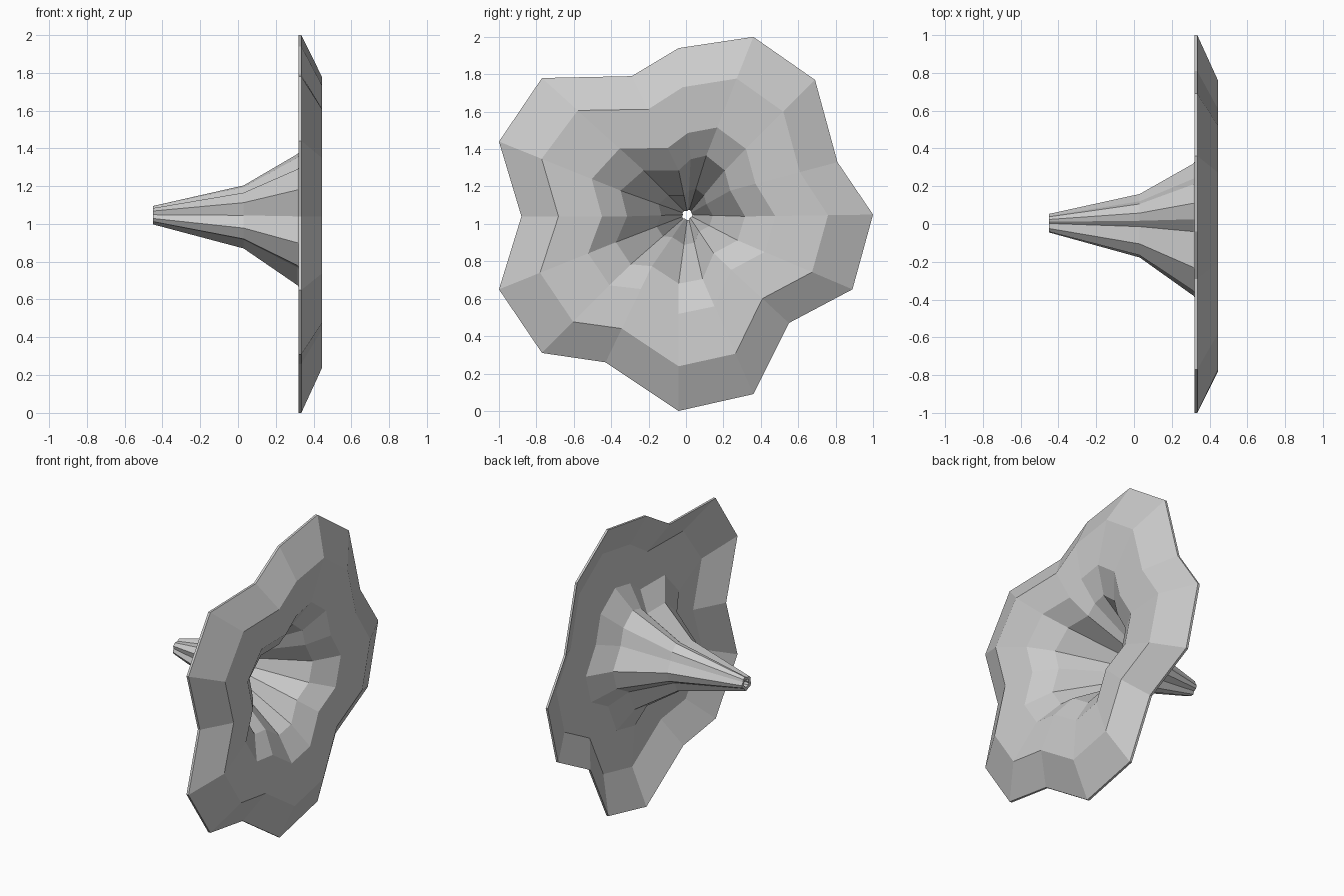
import bpy, bmesh

if "Cube" in bpy.data.objects:
    bpy.data.objects.remove(bpy.data.objects["Cube"])

# (y, z) outlines, 16 points each: ruffled petal rim and the throat opening
RIM = [(1.0, 1.05), (.81, 1.33), (.69, 1.77), (.36, 2.0), (-.04, 1.94), (-.29, 1.79),
       (-.77, 1.78), (-1.0, 1.44), (-.88, 1.04), (-1.0, .65), (-.77, .31), (-.43, .26),
       (-.04, 0), (.36, .09), (.55, .47), (.89, .65)]
THROAT = [(.32, 1.04), (.24, 1.18), (.21, 1.29), (.11, 1.37), (.025, 1.35), (-.04, 1.29),
          (-.23, 1.29), (-.355, 1.18), (-.32, 1.04), (-.38, .90), (-.30, .78), (-.185, .77),
          (-.04, .675), (.09, .70), (.15, .84), (.28, .91)]
CY, CZ = .01, 1.05


def petal(x, t):
    """Ring between the rim (t=0) and the throat (t=1)."""
    return [(x, a + (c - a) * t, b + (d - b) * t) for (a, b), (c, d) in zip(RIM, THROAT)]


def tube(x, s):
    """Throat outline shrunk about the tube axis."""
    return [(x, CY + (a - CY) * s, CZ + (b - CZ) * s) for a, b in THROAT]


# Thin closed shell: front of petals, inside of tube, outside of tube, back of petals
rings = [petal(.335, 0), petal(.445, .354), petal(.425, .769), tube(.33, .985),
         tube(.03, .43), tube(-.45, .08),
         tube(-.45, .14), tube(.03, .48), tube(.315, 1.0),
         petal(.405, .769), petal(.425, .354), petal(.32, 0)]

bm = bmesh.new()
loops = [[bm.verts.new(p) for p in r] for r in rings]
for i, a in enumerate(loops):
    b = loops[(i + 1) % len(loops)]
    for j in range(16):
        k = (j + 1) % 16
        bm.faces.new((a[j], a[k], b[k], b[j]))
bmesh.ops.recalc_face_normals(bm, faces=bm.faces[:])

mesh = bpy.data.meshes.new("trumpet_flower")
bm.to_mesh(mesh)
bm.free()
flower = bpy.data.objects.new("trumpet_flower", mesh)
bpy.context.collection.objects.link(flower)
